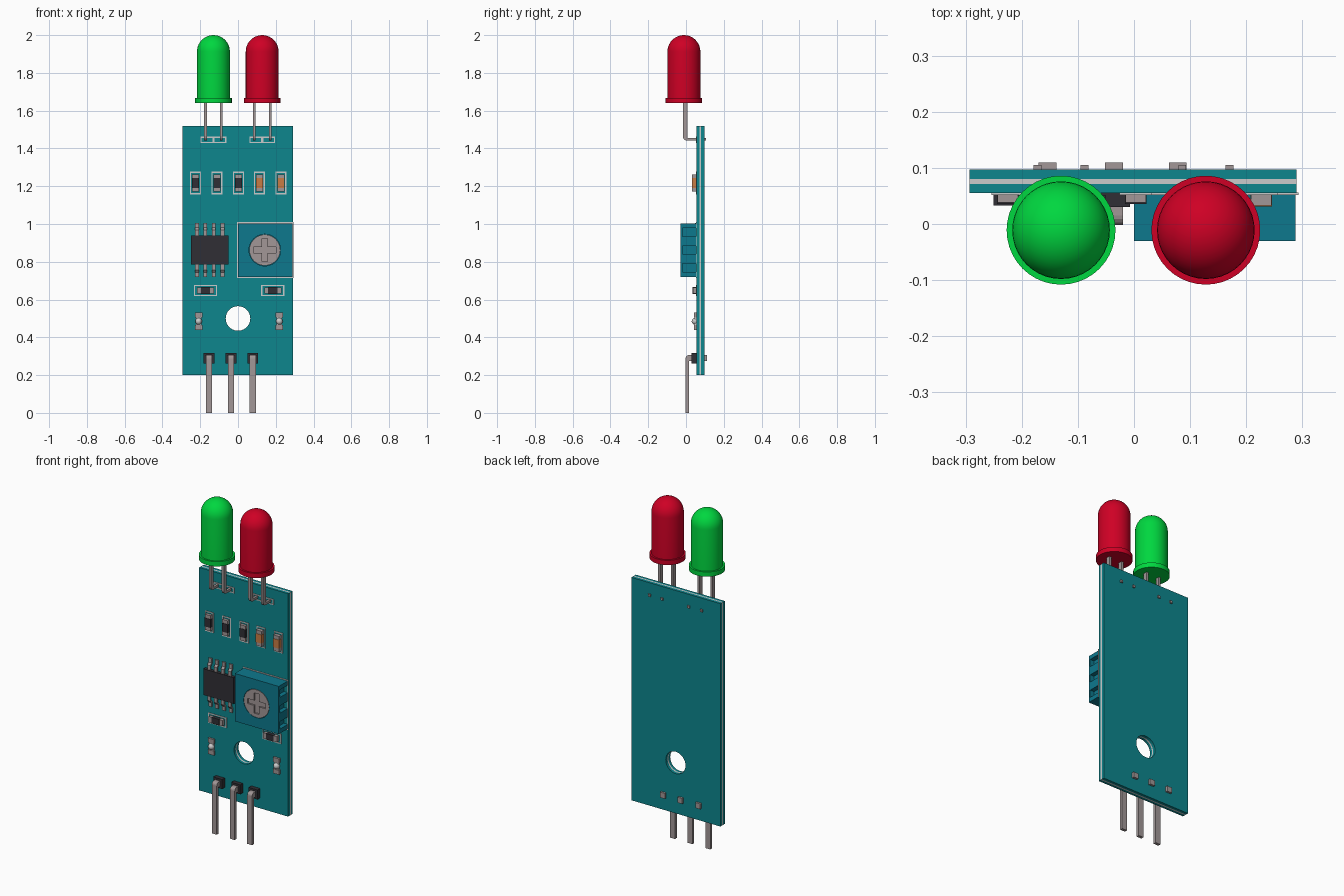
import bpy, bmesh
from math import sin, cos, pi, radians
from mathutils import Matrix

if "Cube" in bpy.data.objects:
    bpy.data.objects.remove(bpy.data.objects["Cube"])

COL = {'teal': (0.004, 0.24, 0.27), 'pot': (0.004, 0.19, 0.27), 'black': (0.03, 0.028, 0.035),
       'green': (0.0, 0.68, 0.05), 'red': (0.62, 0.0, 0.018), 'metal': (0.36, 0.31, 0.31),
       'silk': (0.72, 0.74, 0.74), 'orange': (0.58, 0.2, 0.06)}
MATS = {}
for key, c in COL.items():
    MATS[key] = bpy.data.materials.new(key)
    MATS[key].diffuse_color = (*c, 1)


def finish(name, bm, mat, smooth=False):
    bmesh.ops.recalc_face_normals(bm, faces=bm.faces)
    me = bpy.data.meshes.new(name)
    bm.to_mesh(me)
    bm.free()
    ob = bpy.data.objects.new(name, me)
    bpy.context.collection.objects.link(ob)
    me.materials.append(MATS[mat])
    if smooth:
        bpy.ops.object.select_all(action='DESELECT')
        ob.select_set(True)
        bpy.context.view_layer.objects.active = ob
        bpy.ops.object.shade_smooth_by_angle(angle=radians(35))
    return ob


def add_box(bm, x, y, z):
    m = Matrix.Translation([(a + b) / 2 for a, b in (x, y, z)]) @ Matrix.Diagonal(
        [b - a for a, b in (x, y, z)] + [1])
    bmesh.ops.create_cube(bm, size=1, matrix=m)


def box(name, x, y, z, mat):
    bm = bmesh.new()
    add_box(bm, x, y, z)
    return finish(name, bm, mat)


def cylinder_y(name, x, z, r, y, mat, seg=40):
    bm = bmesh.new()
    m = Matrix.Translation((x, sum(y) / 2, z)) @ Matrix.Rotation(pi / 2, 4, 'X')
    bmesh.ops.create_cone(bm, cap_ends=True, segments=seg, radius1=r, radius2=r,
                          depth=y[1] - y[0], matrix=m)
    return finish(name, bm, mat, True)


def extrude_x(name, pts, x, w, mat):
    """Profile in (y, z), extruded w wide about x."""
    bm = bmesh.new()
    f = bm.faces.new([bm.verts.new((x - w / 2, y, z)) for y, z in pts])
    g = bmesh.ops.extrude_face_region(bm, geom=[f])['geom']
    bmesh.ops.translate(bm, vec=(w, 0, 0), verts=[v for v in g if isinstance(v, bmesh.types.BMVert)])
    return finish(name, bm, mat)


def frame(name, x, z, hx, hz, t=0.006):
    """Thin printed outline on the board front."""
    bm = bmesh.new()
    y = (0.052, 0.056)
    for s in (-1, 1):
        add_box(bm, sorted((x + s * hx, x + s * (hx - t))), y, (z - hz, z + hz))
        add_box(bm, (x - hx + t, x + hx - t), y, sorted((z + s * hz, z + s * (hz - t))))
    return finish(name, bm, 'silk')


def cut(ob, cutter):
    cutter.hide_render = True
    mod = ob.modifiers.new('cut', 'BOOLEAN')
    mod.operation, mod.solver, mod.object = 'DIFFERENCE', 'EXACT', cutter
    bpy.ops.object.select_all(action='DESELECT')
    bpy.context.view_layer.objects.active = ob
    ob.select_set(True)
    bpy.ops.object.modifier_apply(modifier='cut')
    bpy.data.objects.remove(cutter)


# Layered circuit board with mounting hole
for name, y, mat in (('board_front', (0.055, 0.071), 'teal'), ('board_core', (0.071, 0.080), 'silk'),
                     ('board_back', (0.080, 0.097), 'teal')):
    layer = box(name, (-0.293, 0.29), y, (0.2, 1.52), mat)
    cut(layer, cylinder_y('hole_cutter', 0, 0.5, 0.065, (0, 0.2), mat))


def bent_pin(name, x, w, y0, t, z_end, z_turn, h, y_end):
    """Vertical leg from z_end to z_turn, turning back through the board."""
    s = 1 if z_end < z_turn else -1
    r = t
    zo, zi = z_turn + s * h / 2, z_turn - s * h / 2
    arc = [(y0 + r - r * cos(a), zo - s * r + s * r * sin(a)) for a in (0, pi / 8, pi / 4, 3 * pi / 8, pi / 2)]
    extrude_x(name, [(y0, z_end)] + arc + [(y_end, zo), (y_end, zi), (y0 + t, zi), (y0 + t, z_end)],
              x, w, 'metal')


# Two round LEDs: flange, body and dome turned from one profile
for col, x in (('green', -0.13), ('red', 0.128)):
    prof = [(0, 1.64), (0.097, 1.64), (0.097, 1.668), (0.087, 1.668)]
    prof += [(0.087 * cos(a * pi / 20), 1.913 + 0.087 * sin(a * pi / 20)) for a in range(11)]
    prof[-1] = (0, 2.0)
    bm = bmesh.new()
    vs = [bm.verts.new((r, 0, z)) for r, z in prof]
    es = [bm.edges.new(p) for p in zip(vs, vs[1:])]
    bmesh.ops.spin(bm, geom=vs + es, cent=(0, 0, 0), axis=(0, 0, 1), angle=2 * pi, steps=40)
    bmesh.ops.remove_doubles(bm, verts=bm.verts, dist=1e-4)
    bmesh.ops.translate(bm, vec=(x, -0.011, 0), verts=bm.verts)
    finish(col + '_led', bm, col, True)
    for s in (-1, 1):
        bent_pin(col + '_led_lead', x + s * 0.042, 0.014, -0.017, 0.024, 1.645, 1.448, 0.014, 0.105)
        frame(col + '_led_pad', x + s * 0.034, 1.445, 0.034, 0.017)

# Header pins with black collars
for x in (-0.154, -0.036, 0.078):
    box('pin_collar', (x - 0.029, x + 0.029), (0.03, 0.055), (0.262, 0.318), 'black')
    bent_pin('header_pin', x, 0.032, -0.002, 0.017, 0.0, 0.29, 0.032, 0.11)


def chip(name, x, z, mat, upright, hl, hw, y0):
    """Surface-mount part: coloured middle, metal end caps, printed outline."""
    def part(n, a, b, w, y, m):
        lx, lz = ((-w, w), (a, b)) if upright else ((a, b), (-w, w))
        box(n, (x + lx[0], x + lx[1]), (y, 0.055), (z + lz[0], z + lz[1]), m)
    k = hl * 0.55
    part(name + '_body', -k, k, hw, y0, mat)
    part(name + '_cap', k, hl, hw * 0.95, y0 + 0.002, 'metal')
    part(name + '_cap', -hl, -k, hw * 0.95, y0 + 0.002, 'metal')


for i, x in enumerate((-0.225, -0.112, 0.003, 0.113, 0.227)):
    cap = i > 2
    chip('capacitor' if cap else 'resistor', x, 1.217, 'orange' if cap else 'black', True,
         0.046, 0.019, 0.031 if cap else 0.036)
    frame('part_outline', x, 1.217, 0.029, 0.06)
for x in (-0.172, 0.184):
    chip('lower_resistor', x, 0.648, 'black', False, 0.045, 0.018, 0.034)
    frame('part_outline', x, 0.648, 0.061, 0.03)

# Small indicator lamps: two end pads and a dome
for x in (-0.208, 0.219):
    for s in (-1, 1):
        z = 0.485 + s * 0.034
        box('indicator_pad', (x - 0.02, x + 0.02), (0.043, 0.055), (z - 0.013, z + 0.013), 'metal')
    box('indicator_base', (x - 0.014, x + 0.014), (0.046, 0.055), (0.455, 0.515), 'silk')
    bm = bmesh.new()
    bmesh.ops.create_uvsphere(bm, u_segments=16, v_segments=10, radius=0.018,
                              matrix=Matrix.Translation((x, 0.048, 0.485)))
    finish('indicator_dome', bm, 'silk', True)

# Integrated circuit with eight gull-wing legs
box('chip_body', (-0.25, -0.051), (0.033, 0.052), (0.785, 0.94), 'black')
for x in (-0.217, -0.173, -0.128, -0.082):
    for s in (-1, 1):
        leg = [(0.037, 0.07), (0.037, 0.105), (0.047, 0.118), (0.047, 0.143), (0.055, 0.143),
               (0.055, 0.113), (0.045, 0.1), (0.045, 0.07)]
        extrude_x('chip_leg', [(y, 0.8625 + s * z) for y, z in leg], x, 0.02, 'metal')

# Trimmer: slotted housing and cross-head screw
body = [(-0.03, 0.72), (0.055, 0.72), (0.055, 1.003), (-0.03, 1.003)]
housing = extrude_x('trimmer_housing', body, 0.144, 0.288, 'pot')
for z in (0.768, 0.862, 0.956):
    cut(housing, box('slot_cutter', (0.262, 0.32), (-0.018, 0.07), (z - 0.022, z + 0.022), 'pot'))
frame('trimmer_outline', 0.144, 0.8615, 0.149, 0.148)
cut(housing, cylinder_y('recess_cutter', 0.142, 0.862, 0.084, (-0.05, -0.015), 'pot'))
screw = cylinder_y('trimmer_screw', 0.142, 0.862, 0.082, (-0.03, -0.012), 'metal')
pts = [(-1, -4), (1, -4), (1, -1), (4, -1), (4, 1), (1, 1), (1, 4), (-1, 4), (-1, 1), (-4, 1), (-4, -1), (-1, -1)]
bm = bmesh.new()
f = bm.faces.new([bm.verts.new((0.142 + a * 0.015, -0.05, 0.862 + b * 0.015)) for a, b in pts])
g = bmesh.ops.extrude_face_region(bm, geom=[f])['geom']
bmesh.ops.translate(bm, vec=(0, 0.03, 0), verts=[v for v in g if isinstance(v, bmesh.types.BMVert)])
cut(screw, finish('cross_cutter', bm, 'metal'))

for m in bpy.data.materials:
    if m.users and not m.is_grease_pencil:
        m.use_nodes = True
        m.node_tree.nodes["Principled BSDF"].inputs["Base Color"].default_value = m.diffuse_color
